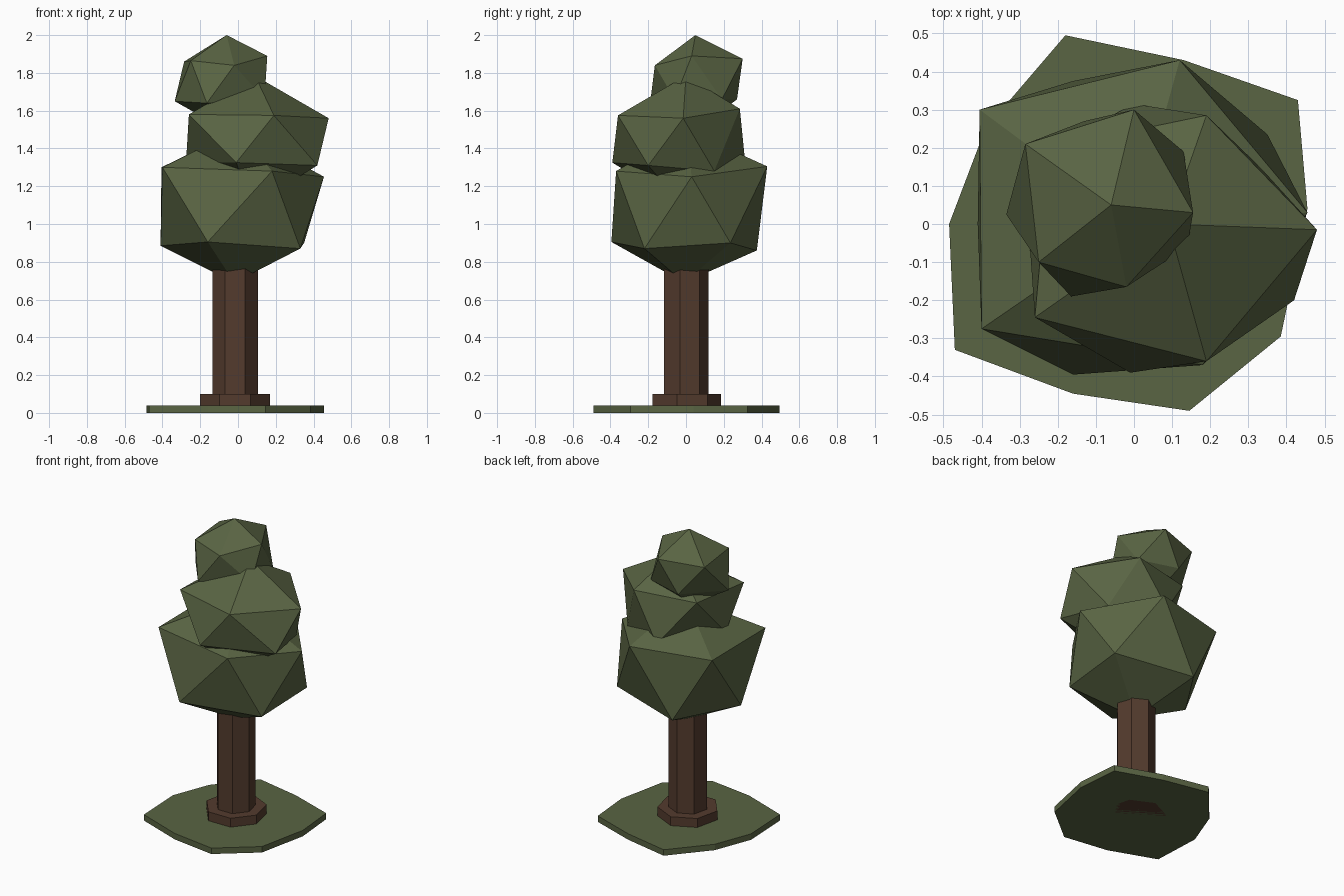
import bpy
import bmesh
import math

default_cube = bpy.data.objects.get("Cube")
if default_cube:
    bpy.data.objects.remove(default_cube, do_unlink=True)


def make_material(name, colour):
    material = bpy.data.materials.new(name)
    material.use_nodes = True
    material.diffuse_color = colour
    material.node_tree.nodes["Principled BSDF"].inputs["Base Color"].default_value = colour
    return material


leaf_green = make_material("leaf green", (0.100, 0.128, 0.056, 1))
bark_brown = make_material("bark brown", (0.088, 0.044, 0.027, 1))


def finish(name, bm, material):
    """Turn a bmesh into a flat shaded object with one material."""
    bmesh.ops.recalc_face_normals(bm, faces=bm.faces)
    mesh = bpy.data.meshes.new(name)
    bm.to_mesh(mesh)
    bm.free()
    mesh.materials.append(material)
    part = bpy.data.objects.new(name, mesh)
    bpy.context.collection.objects.link(part)
    return part


def prism(name, outline, bottom, top, material):
    """Extrude a flat outline upwards."""
    bm = bmesh.new()
    base = bm.faces.new([bm.verts.new((x, y, bottom)) for x, y in outline])
    raised = bmesh.ops.extrude_face_region(bm, geom=[base], use_keep_orig=True)
    for item in raised["geom"]:
        if isinstance(item, bmesh.types.BMVert):
            item.co.z = top
    return finish(name, bm, material)


def heptagon(radius, centre_x=-0.015, centre_y=-0.005):
    """Seven sided outline with one corner pointing to the back."""
    corners = [math.tau * i / 7 for i in range(7)]
    return [(centre_x + radius * math.sin(a), centre_y + radius * math.cos(a)) for a in corners]


def around(vert):
    return (math.atan2(vert.co.y, vert.co.x) + 0.1) % math.tau


def foliage(name, bottom, lower_ring, upper_ring, top):
    """Icosahedron with its poles and two rings pulled to uneven places.
    Rings run anticlockwise starting from the +x side."""
    bm = bmesh.new()
    bmesh.ops.create_icosphere(bm, subdivisions=1, radius=1)
    by_height = sorted(bm.verts, key=lambda v: v.co.z)
    lower = sorted(by_height[1:6], key=around)
    upper = sorted(by_height[6:11], key=around)
    ordered = [by_height[0], *lower, *upper, by_height[-1]]
    for vert, place in zip(ordered, [bottom, *lower_ring, *upper_ring, top]):
        vert.co = place
    return finish(name, bm, leaf_green)


# Uneven grass slab
slab_outline = [
    (0.455, 0.04), (0.43, 0.325), (0.13, 0.43), (-0.18, 0.495), (-0.39, 0.25),
    (-0.485, 0), (-0.47, -0.33), (-0.16, -0.445), (0.145, -0.49), (0.385, -0.295),
]
prism("grass_slab", slab_outline, 0, 0.04, leaf_green)

# Trunk and its wider foot
prism("trunk_foot", heptagon(0.19), 0, 0.1, bark_brown)
prism("trunk", heptagon(0.123), 0.02, 0.85, bark_brown)

# Three stacked foliage clumps
foliage(
    "lower_foliage",
    (-0.02, -0.01, 0.69),
    [(0.35, 0.235, 0.9), (-0.16, 0.375, 0.86), (-0.41, 0, 0.885),
     (-0.16, -0.395, 0.905), (0.33, -0.22, 0.87)],
    [(0.455, 0.03, 1.25), (0.12, 0.43, 1.305), (-0.405, 0.3, 1.3),
     (-0.4, -0.275, 1.3), (0.18, -0.37, 1.28)],
    (0, 0, 1.5),
)
foliage(
    "middle_foliage",
    (0.08, -0.02, 1.1),
    [(0.33, 0.15, 1.28), (0, 0.315, 1.31), (-0.275, -0.03, 1.33),
     (-0.01, -0.39, 1.325), (0.42, -0.2, 1.31)],
    [(0.48, -0.015, 1.56), (0.19, 0.285, 1.61), (-0.22, 0.2, 1.6),
     (-0.26, -0.245, 1.58), (0.19, -0.36, 1.575)],
    (0.09, 0, 1.785),
)
foliage(
    "top_foliage",
    (-0.07, 0.06, 1.5),
    [(0.13, 0.19, 1.66), (-0.13, 0.27, 1.66), (-0.335, 0.025, 1.65),
     (-0.165, -0.19, 1.64), (0.14, -0.06, 1.66)],
    [(0.155, 0.03, 1.89), (0, 0.3, 1.875), (-0.285, 0.21, 1.86),
     (-0.25, -0.1, 1.865), (-0.02, -0.165, 1.84)],
    (-0.06, 0.05, 2),
)
